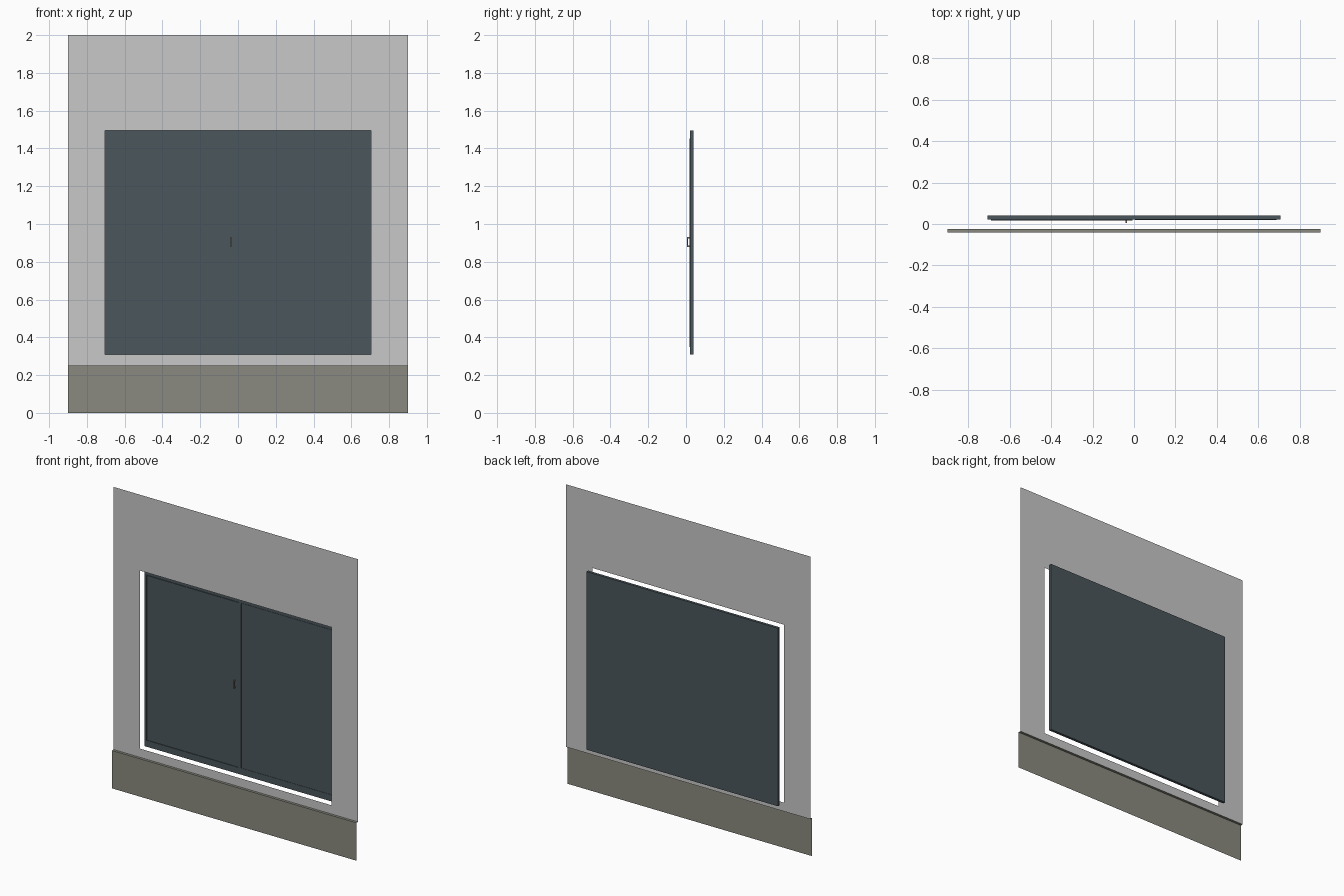
import bpy, bmesh

cube = bpy.data.objects.get("Cube")
if cube:
    bpy.data.objects.remove(cube, do_unlink=True)


def material(name, rgb):
    m = bpy.data.materials.new(name)
    m.use_nodes = True
    m.diffuse_color = (*rgb, 1)
    m.node_tree.nodes["Principled BSDF"].inputs["Base Color"].default_value = (*rgb, 1)
    return m


PLASTER = material("light grey plaster", (0.578, 0.578, 0.578))
STONE = material("warm grey stone", (0.254, 0.254, 0.216))
SLATE = material("slate blue paint", (0.069, 0.093, 0.105))
BRASS = material("dull brass", (0.30, 0.23, 0.15))


def finish(name, bm, mat):
    mesh = bpy.data.meshes.new(name)
    bm.to_mesh(mesh)
    bm.free()
    mesh.materials.append(mat)
    obj = bpy.data.objects.new(name, mesh)
    bpy.context.collection.objects.link(obj)
    return obj


def add_box(bm, x0, x1, y0, y1, z0, z1):
    verts = bmesh.ops.create_cube(bm, size=1)["verts"]
    for v in verts:
        v.co.x = x1 if v.co.x > 0 else x0
        v.co.y = y1 if v.co.y > 0 else y0
        v.co.z = z1 if v.co.z > 0 else z0


W, DOOR = 0.90, 0.705
WALL_Y, BASE_Y, BASE_TOP = -0.023, -0.04, 0.252
Z0, Z1 = 0.31, 1.495

# wall sheet with an open rectangle for the doorway
bm = bmesh.new()
xs = (-W, -DOOR, DOOR, W)
zs = (BASE_TOP, Z0, Z1, 2.0)
grid = [[bm.verts.new((x, WALL_Y, z)) for x in xs] for z in zs]
for r in range(3):
    for c in range(3):
        if (r, c) != (1, 1):
            bm.faces.new((grid[r][c], grid[r][c + 1], grid[r + 1][c + 1], grid[r + 1][c]))
finish("wall", bm, PLASTER)

# plinth: front sheet and the ledge that meets the wall
bm = bmesh.new()
profile = ((BASE_Y, 0), (BASE_Y, BASE_TOP), (WALL_Y, BASE_TOP))
rows = [[bm.verts.new((x, y, z)) for x in (-W, W)] for y, z in profile]
for a, b in zip(rows, rows[1:]):
    bm.faces.new((a[0], a[1], b[1], b[0]))
finish("plinth", bm, STONE)

# door slab
bm = bmesh.new()
add_box(bm, -DOOR, DOOR, 0.022, 0.04, Z0, Z1)
finish("door_slab", bm, SLATE)

# thin raised trim around each leaf
T = 0.005
for name, x0, x1, front in (("right_leaf_trim", -0.69, -0.007, 0.018),
                            ("left_leaf_trim", 0.004, 0.687, 0.020)):
    bm = bmesh.new()
    lo, hi = 0.35, 1.453
    for x in (x0, x1 - T):
        add_box(bm, x, x + T, front, 0.023, lo, hi)
    for z in (lo, hi - T):
        add_box(bm, x0 + T, x1 - T, front, 0.023, z, z + T)
    finish(name, bm, SLATE)

# pull handle: grip on two short posts
bm = bmesh.new()
add_box(bm, -0.040, -0.034, 0.005, 0.010, 0.878, 0.93)
for z in (0.878, 0.922):
    add_box(bm, -0.040, -0.034, 0.010, 0.023, z, z + 0.008)
finish("handle", bm, BRASS)
